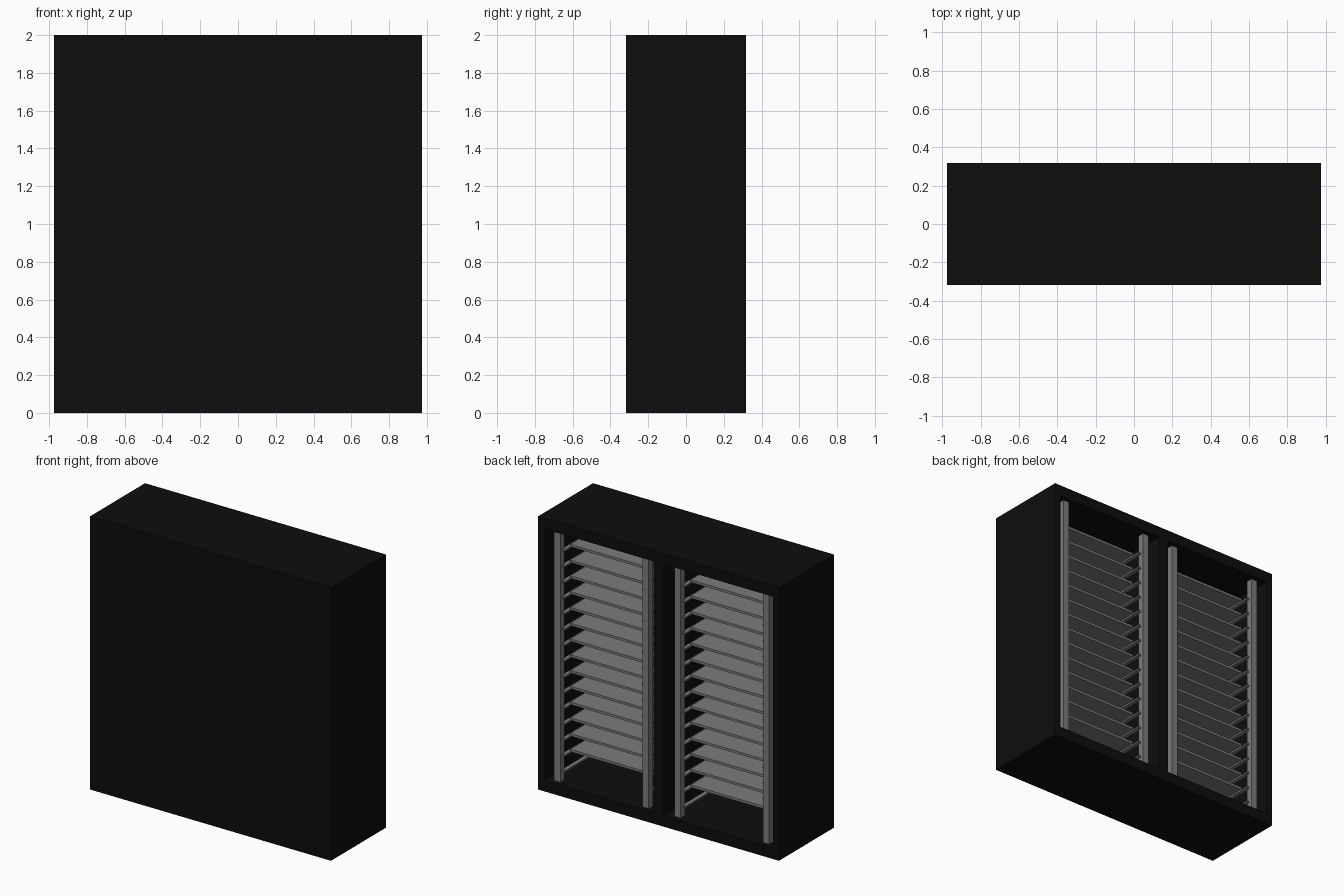
import bpy, bmesh
from mathutils import Vector

if "Cube" in bpy.data.objects:
    bpy.data.objects.remove(bpy.data.objects["Cube"])


def material(name, v):
    m = bpy.data.materials.new(name)
    m.diffuse_color = (v, v, v, 1)
    m.use_nodes = True
    m.node_tree.nodes["Principled BSDF"].inputs["Base Color"].default_value = m.diffuse_color
    return m


black = material("black_paint", 0.004)
grey = material("grey_metal", 0.2)


def boxes(name, spans, mat):
    """One object made of axis-aligned boxes (x0, x1, y0, y1, z0, z1)."""
    bm = bmesh.new()
    for x0, x1, y0, y1, z0, z1 in spans:
        lo, hi = Vector((x0, y0, z0)), Vector((x1, y1, z1))
        for v in bmesh.ops.create_cube(bm, size=1)["verts"]:
            v.co = Vector((a + (c + 0.5) * (b - a)) for a, b, c in zip(lo, hi, v.co))
    me = bpy.data.meshes.new(name)
    bm.to_mesh(me)
    bm.free()
    me.materials.append(mat)
    ob = bpy.data.objects.new(name, me)
    bpy.context.collection.objects.link(ob)
    return ob


W, D, H = 0.975, 0.317, 2.0      # half width, half depth, height
SIDE, CAP, FRONT, MID = 0.05, 0.08, 0.03, 0.04

# Cabinet shell: open at the back, with two bays
boxes("front_panel", [(-W, W, -D, -D + FRONT, 0, H)], black)
boxes("top_panel", [(-W, W, -D + FRONT, D, H - CAP, H)], black)
boxes("bottom_panel", [(-W, W, -D + FRONT, D, 0, CAP)], black)
for side, x0 in (("left", -W), ("right", W - SIDE)):
    boxes(side + "_panel", [(x0, x0 + SIDE, -D + FRONT, D, CAP, H - CAP)], black)
boxes("divider", [(-MID, MID, -D + FRONT, D, CAP, H - CAP)], black)

# Rack contents of each bay
POST, POST_X, POST_Y = 0.025, 0.358, 0.257
TOP_Z, STEP, COUNT = 1.795, 0.1154, 14
for side, cx in (("left", -W / 2), ("right", W / 2)):
    posts, rails, shelves = [], [], []
    for s in (-1, 1):
        px = cx + s * POST_X
        for py in (-POST_Y, POST_Y):
            posts.append((px - POST, px + POST, py - POST, py + POST, CAP, H - CAP))
        # Shelf runners, one more than there are shelves
        inner = px - s * POST
        xa, xb = sorted((inner + s * 0.01, inner - s * 0.02))
        for i in range(COUNT + 1):
            z = TOP_Z - i * STEP - 0.018
            rails.append((xa, xb, -POST_Y, POST_Y, z - 0.012, z))
    for i in range(COUNT):
        z = TOP_Z - i * STEP
        shelves.append((cx - 0.315, cx + 0.315, -0.2, 0.195, z - 0.018, z))
    boxes(side + "_posts", posts, grey)
    boxes(side + "_runners", rails, grey)
    boxes(side + "_shelves", shelves, grey)
